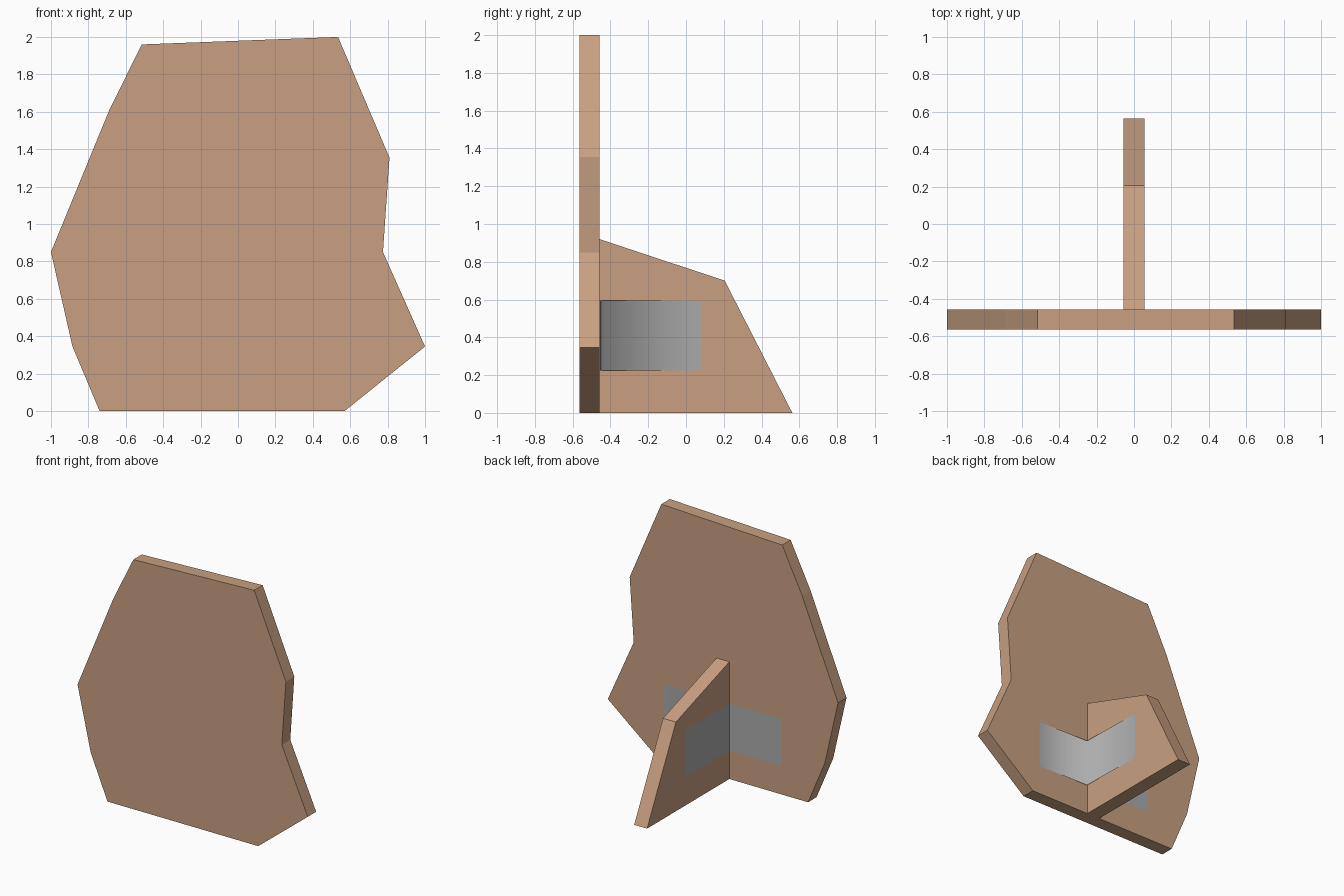
import bpy, bmesh
from mathutils import Vector

if "Cube" in bpy.data.objects:
    bpy.data.objects.remove(bpy.data.objects["Cube"])


def material(name, rgb):
    m = bpy.data.materials.new(name)
    m.diffuse_color = (*rgb, 1)
    m.use_nodes = True
    m.node_tree.nodes["Principled BSDF"].inputs["Base Color"].default_value = m.diffuse_color
    return m


CARD = material("cardboard brown", (0.58, 0.35, 0.22))
TAPE = material("tape grey", (0.41, 0.41, 0.41))


def sweep(name, points, offset, mat, solid=True):
    """Extrude a profile along offset: a closed slab, or an open ribbon."""
    bm = bmesh.new()
    a = [bm.verts.new(p) for p in points]
    b = [bm.verts.new(Vector(p) + Vector(offset)) for p in points]
    n = len(points)
    for i in range(n if solid else n - 1):
        j = (i + 1) % n
        bm.faces.new((a[i], a[j], b[j], b[i]))
    if solid:
        bm.faces.new(a)
        bm.faces.new(b)
        bmesh.ops.recalc_face_normals(bm, faces=bm.faces)
    me = bpy.data.meshes.new(name)
    bm.to_mesh(me)
    bm.free()
    me.materials.append(mat)
    ob = bpy.data.objects.new(name, me)
    bpy.context.collection.objects.link(ob)
    return ob


FRONT, BACK, HALF = -0.563, -0.458, 0.056

# Irregular upright board
outline = [(-0.74, 0), (0.57, 0), (1, 0.345), (0.775, 0.85), (0.81, 1.355),
           (0.535, 2), (-0.515, 1.96), (-0.69, 1.605), (-1, 0.85), (-0.885, 0.345)]
sweep("front_board", [(x, FRONT, z) for x, z in outline], (0, BACK - FRONT, 0), CARD)

# Upright brace behind the board
brace = [(BACK, 0), (0.563, 0), (0.205, 0.70), (BACK, 0.92)]
sweep("rear_brace", [(-HALF, y, z) for y, z in brace], (2 * HALF, 0, 0), CARD)

# Tape strips bent into the corners; the right one lifts slightly at the bend
G = 0.003
for side, name, lift in ((1, "right_tape", 0.015), (-1, "left_tape", G)):
    path = [(side * 0.51, BACK + G, 0.225),
            (side * (HALF + lift), BACK + lift, 0.225),
            (side * (HALF + G), 0.083, 0.225)]
    if side < 0:
        path.reverse()
    tape = sweep(name, path, (0, 0, 0.37), TAPE, solid=False)
    # Face away from the cardboard
    if tape.data.polygons[0].normal.y < 0:
        tape.data.flip_normals()
    for p in tape.data.polygons:
        p.use_smooth = side > 0
